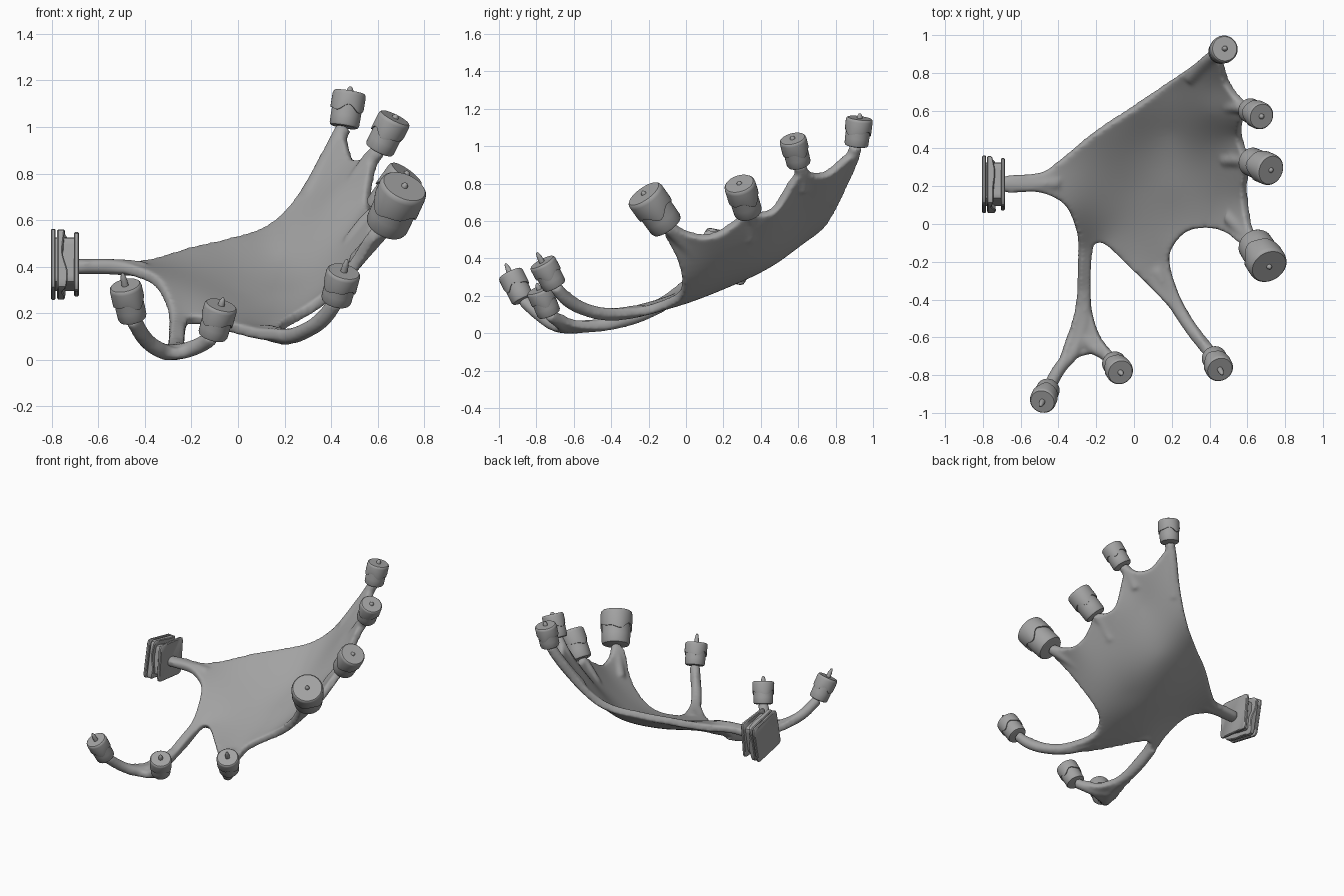
import bpy, bmesh, math
from mathutils import Vector, Matrix
from mathutils.geometry import delaunay_2d_cdt

cube = bpy.data.objects.get("Cube")
if cube:
    bpy.data.objects.remove(cube, do_unlink=True)

grey = bpy.data.materials.new("grey clay")
GREY = (0.36, 0.36, 0.36, 1)
grey.use_nodes = True
grey.diffuse_color = GREY
grey.node_tree.nodes["Principled BSDF"].inputs["Base Color"].default_value = GREY


def add_object(name, mesh):
    obj = bpy.data.objects.new(name, mesh)
    bpy.context.collection.objects.link(obj)
    mesh.materials.append(grey)
    return obj


def select_only(objects):
    bpy.ops.object.select_all(action="DESELECT")
    for obj in objects:
        obj.select_set(True)
    bpy.context.view_layer.objects.active = objects[0]


def smooth(obj, degrees=40):
    select_only([obj])
    bpy.ops.object.shade_smooth_by_angle(angle=math.radians(degrees))


def lathe(name, rings, base, tip, roll=0, square=False, segments=48):
    """Turn (radius, height, wave) rings about the axis from base to tip."""
    bm = bmesh.new()
    loops = []
    for radius, height, wave in rings:
        loop = []
        for i in range(segments):
            a = math.tau * i / segments
            c, s = math.cos(a), math.sin(a)
            r = radius / max(abs(c), abs(s)) if square else radius
            if square:
                r = min(r, radius * 1.34)
            h = height + wave * (math.sin(3 * a) + 0.6 * math.sin(5 * a + 1))
            loop.append(bm.verts.new((r * c, r * s, h)))
        loops.append(loop)
    for low, high in zip(loops, loops[1:]):
        for i in range(segments):
            j = (i + 1) % segments
            bm.faces.new((low[i], low[j], high[j], high[i]))
    bm.faces.new(loops[0][::-1])
    bm.faces.new(loops[-1])
    turn = (Vector(tip) - Vector(base)).to_track_quat("Z", "Y").to_matrix().to_4x4()
    bm.transform(Matrix.Translation(base) @ turn @ Matrix.Rotation(roll, 4, "Z"))
    mesh = bpy.data.meshes.new(name)
    bm.to_mesh(mesh)
    bm.free()
    obj = add_object(name, mesh)
    smooth(obj)
    return obj


def solve(matrix, values):
    """Gaussian elimination with pivoting."""
    n = len(values)
    rows = [r + [v] for r, v in zip(matrix, values)]
    for c in range(n):
        p = max(range(c, n), key=lambda r: abs(rows[r][c]))
        rows[c], rows[p] = rows[p], rows[c]
        for r in range(n):
            if r != c:
                f = rows[r][c] / rows[c][c]
                rows[r] = [a - f * b for a, b in zip(rows[r], rows[c])]
    return [rows[i][n] / rows[i][i] for i in range(n)]


def thin_plate(points):
    """Smooth height function through the given points."""
    def kernel(a, b):
        d = (a[0] - b[0]) ** 2 + (a[1] - b[1]) ** 2
        return d * math.log(d) if d > 0 else 0
    rows = [[kernel(p, q) for q in points] + [1, p[0], p[1]] for p in points]
    zeros = [0, 0, 0]
    rows += [[1] * len(points) + zeros] + [[p[k] for p in points] + zeros for k in (0, 1)]
    w = solve(rows, [p[2] for p in points] + zeros)
    return lambda x, y: (sum(k * kernel((x, y), p) for k, p in zip(w, points))
                         + w[-3] + w[-2] * x + w[-1] * y)


def catmull(points, steps=5):
    """Closed smooth outline through the points, in plan."""
    out, n = [], len(points)
    for i in range(n):
        a, b, c, d = (Vector(points[(i + k) % n][:2]) for k in (-1, 0, 1, 2))
        for s in range(steps):
            t = s / steps
            out.append(0.5 * (2 * b + (c - a) * t + (2 * a - 5 * b + 4 * c - d) * t * t
                              + (3 * b - a - 3 * c + d) * t ** 3))
    return out


# Outline of the webbed body, and a few heights inside it
outline = [
    (-.69, .25, .4), (-.5, .27, .4), (-.4, .33, .41), (-.2, .49, .47), (0, .62, .52),
    (.2, .76, .62), (.3, .83, .75), (.42, .92, .96), (.46, .87, .95), (.49, .76, .86),
    (.54, .68, .85), (.59, .63, .88), (.58, .57, .82), (.56, .48, .67), (.58, .39, .64),
    (.61, .33, .65), (.59, .23, .57), (.59, .12, .52), (.61, 0, .54), (.64, -.07, .57),
    (.58, -.11, .54), (.5, -.05, .41), (.4, -.02, .29), (.28, -.04, .2), (.2, -.13, .15),
    (.19, -.22, .12), (.24, -.38, .11), (.32, -.53, .14), (.41, -.68, .24), (.29, -.56, .13),
    (.15, -.4, .11), (0, -.25, .13), (-.12, -.13, .16), (-.18, -.09, .17), (-.22, -.13, .15),
    (-.23, -.4, .05), (-.19, -.58, .05), (-.13, -.68, .09), (-.24, -.69, .03), (-.34, -.73, .05),
    (-.42, -.83, .14), (-.38, -.68, .06), (-.31, -.45, .05), (-.29, -.18, .15), (-.3, -.05, .23),
    (-.35, .08, .33), (-.42, .14, .37), (-.52, .17, .4), (-.69, .17, .4)]
inner = [(0, .2, .27), (.2, .2, .27), (.42, .3, .42), (.2, .5, .42), (0, .4, .37),
         (-.15, .06, .25), (.42, .6, .68), (-.3, .2, .36), (.42, .12, .34)]
height = thin_plate(outline + inner)
edge = catmull(outline)
step = 0.03
grid = [Vector((i * step, j * step)) for i in range(-23, 23) for j in range(-29, 32)]
inside = [p for p in grid if min((p - e).length for e in edge) > step / 2]
verts, _, faces, *_ = delaunay_2d_cdt(edge + inside, [], [list(range(len(edge)))], 1, 1e-5)
sheet = bpy.data.meshes.new("webbed_body")
sheet.from_pydata([(v.x, v.y, height(v.x, v.y)) for v in verts], [], faces)
body = add_object("webbed_body", sheet)
shell = body.modifiers.new("thickness", "SOLIDIFY")
shell.thickness, shell.offset = 0.05, 0
select_only([body])
bpy.ops.object.modifier_apply(modifier=shell.name)

# Candles: base centre, top centre, radius, wick length
candles = {
    "back": ((.455, .91, 1.0), (.48, .928, 1.15), .072, .025),
    "upper_side": ((.605, .605, .9), (.675, .57, 1.04), .073, .015),
    "middle_side": ((.61, .335, .64), (.725, .285, .8), .085, .012),
    "lower_side": ((.635, -.1, .57), (.715, -.225, .745), .105, .018),
    "front_left": ((.42, -.7, .25), (.455, -.77, .38), .074, .06),
    "front_middle": ((-.11, -.73, .1), (-.072, -.785, .235), .072, .035),
    "front_right": ((-.452, -.87, .175), (-.485, -.94, .32), .07, .06)}

# Round arms that run from the body into the candle bases
arms = {
    "back": [(.3, .77, .7), (.4, .87, .89)],
    "upper_side": [(.5, .62, .76), (.56, .62, .85)],
    "middle_side": [(.48, .34, .5), (.56, .34, .6)],
    "lower_side": [(.5, .04, .42), (.59, -.05, .52)],
    "front_left": [(.12, -.24, .12), (.21, -.41, .1), (.3, -.55, .13), (.37, -.64, .18)],
    "front_middle": [(-.265, -.6, .033), (-.21, -.655, .045), (-.15, -.69, .07)],
    "front_right": [(-.26, -.12, .15), (-.265, -.3, .075), (-.27, -.55, .035),
                    (-.33, -.69, .04), (-.39, -.76, .08)],
    "mount": [(-.4, .22, .39), (-.55, .21, .4), (-.7, .21, .4)]}
parts = [body]
for name, path in arms.items():
    if name in candles:
        path = path + [candles[name][0]]
    curve = bpy.data.curves.new(name + "_arm", "CURVE")
    curve.dimensions = "3D"
    curve.bevel_depth, curve.use_fill_caps = 0.036, True
    spline = curve.splines.new("BEZIER")
    spline.bezier_points.add(len(path) - 1)
    for point, co in zip(spline.bezier_points, path):
        point.co = co
        point.handle_left_type = point.handle_right_type = "AUTO"
    parts.append(add_object(name + "_arm", curve))
select_only(parts)
bpy.ops.object.convert(target="MESH")
select_only(parts)
bpy.ops.object.join()

# Fuse body and arms into one soft skin
fuse = body.modifiers.new("fuse", "REMESH")
fuse.mode, fuse.voxel_size, fuse.use_smooth_shade = "VOXEL", 0.011, True
soften = body.modifiers.new("soften", "SMOOTH")
soften.factor, soften.iterations = 0.5, 12
body.data.polygons.foreach_set("use_smooth", [True] * len(body.data.polygons))

for name, (base, tip, r, wick) in candles.items():
    axis = Vector(tip) - Vector(base)
    h = axis.length
    wave = 0.07 * h
    # Cup below, overhanging wax with a wavy edge above
    lathe(name + "_candle", [
        (.7 * r, 0, 0), (.83 * r, .02 * h, 0), (.89 * r, .08 * h, 0), (.9 * r, .3 * h, 0),
        (.9 * r, .5 * h, wave), (.98 * r, .5 * h, wave), (r, .56 * h, wave),
        (r, .9 * h, 0), (.97 * r, .97 * h, 0), (.9 * r, h, 0)], base, tip)
    top, end = Vector(tip) - axis * 0.03, Vector(tip) + axis.normalized() * wick
    length = (end - top).length
    lathe(name + "_wick", [(.015, 0, 0), (.014, .5 * length, 0), (.008, .9 * length, 0),
                           (.003, length, 0)], top, end, segments=16)


# Square wall mount: two plates, a core and a wavy skirt between them
def mount_layer(name, start, end, half, wave=0, roll=12):
    d, b = start - end, 0.005
    lathe(name, [(half - b, 0, wave), (half, b, wave), (half, d - b, 0), (half - b, d, 0)],
          (start, .21, .41), (end, .21, .41), math.radians(roll), True, 64)


mount_layer("mount_front_plate", -.683, -.705, .128, roll=6)
mount_layer("mount_core", -.7, -.79, .1)
mount_layer("mount_skirt", -.744, -.777, .131, 0.008)
mount_layer("mount_back_plate", -.783, -.804, .133)
